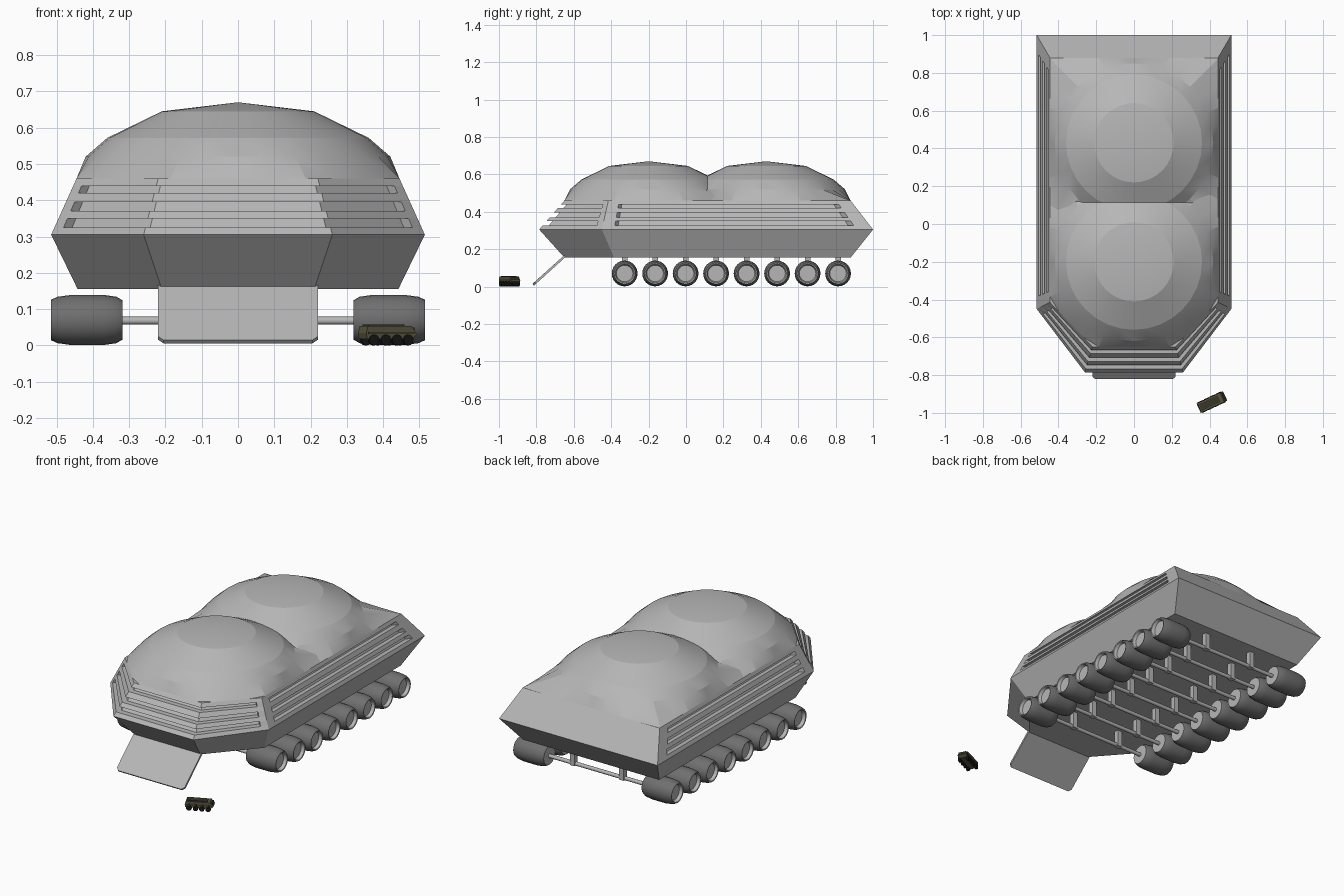
import bpy, bmesh, math
from mathutils import Vector, Matrix

if "Cube" in bpy.data.objects:
    bpy.data.objects.remove(bpy.data.objects["Cube"])


def mat(name, c):
    m = bpy.data.materials.new(name)
    m.diffuse_color = (*c, 1)
    m.use_nodes = True
    m.node_tree.nodes["Principled BSDF"].inputs["Base Color"].default_value = m.diffuse_color
    return m


GREY = mat("hull grey", (0.47, 0.47, 0.47))
TYRE = mat("tyre dark grey", (0.16, 0.16, 0.16))
OLIVE = mat("olive", (0.10, 0.09, 0.045))
DARK = mat("dark olive", (0.04, 0.037, 0.022))
BLACK = mat("black rubber", (0.008, 0.008, 0.008))


def finish(bm, name, mats, smooth=None, matrix=None):
    me = bpy.data.meshes.new(name)
    if matrix:
        bm.transform(matrix)
    bm.to_mesh(me)
    bm.free()
    for m in mats:
        me.materials.append(m)
    ob = bpy.data.objects.new(name, me)
    bpy.context.collection.objects.link(ob)
    if smooth:
        bpy.ops.object.select_all(action='DESELECT')
        ob.select_set(True)
        bpy.context.view_layer.objects.active = ob
        bpy.ops.object.shade_smooth_by_angle(angle=math.radians(smooth))
    return ob


def face(bm, *pts):
    return bm.faces.new([bm.verts.new(p) for p in pts])


def box(bm, c, s):
    bmesh.ops.create_cube(bm, size=1, matrix=Matrix.Translation(c) @ Matrix.Diagonal((*s, 1)))


def prism(bm, prof, half):
    """Profile in xz, extruded along y to +-half."""
    f = face(bm, *[(x, -half, z) for x, z in prof])
    r = bmesh.ops.extrude_face_region(bm, geom=[f])
    vs = [v for v in r['geom'] if isinstance(v, bmesh.types.BMVert)]
    bmesh.ops.translate(bm, verts=vs, vec=(0, 2 * half, 0))
    bmesh.ops.recalc_face_normals(bm, faces=bm.faces)


def lathe_x(bm, prof, centre, side=1, n=24, dark=()):
    """Revolve (x, r) profile around the x axis; side mirrors it."""
    rings = []
    for x, r in prof:
        rings.append([bm.verts.new((centre[0] + side * x,
                                    centre[1] + r * math.cos(2 * math.pi * i / n),
                                    centre[2] + r * math.sin(2 * math.pi * i / n))) for i in range(n)])
    fs = []
    for k in range(len(rings) - 1):
        for i in range(n):
            a, b, j = rings[k], rings[k + 1], (i + 1) % n
            f = bm.faces.new((a[i], a[j], b[j], b[i]))
            f.material_index = 1 if k in dark else 0
            fs.append(f)
    fs += [bm.faces.new(rings[0]), bm.faces.new(rings[-1])]
    bmesh.ops.recalc_face_normals(bm, faces=fs)


def outline(xs, back, xf, side_y, front_y, z):
    return [Vector((x, y, z)) for x, y in ((-xs, back), (-xs, side_y), (-xf, front_y),
                                           (xf, front_y), (xs, side_y), (xs, back))]


# Hull: three stacked outlines, the upper band carrying recessed slots
low = outline(0.442, 0.88, 0.21, -0.385, -0.65, 0.155)
mid = outline(0.515, 1.0, 0.26, -0.45, -0.785, 0.305)
top = outline(0.445, 0.88, 0.22, -0.415, -0.65, 0.46)
SLOTS = ((0.13, 0.29), (0.42, 0.58), (0.74, 0.87))


def recess(p):
    return Vector((p.x * 0.95, 0.1 + (p.y - 0.1) * 0.962, p.z))


def slotted_panel(bm, a, b, c, d, u0, u1):
    def P(u, v):
        return a.lerp(b, u).lerp(d.lerp(c, u), v)

    def strip(ua, ub, va, vb):
        face(bm, P(ua, va), P(ub, va), P(ub, vb), P(ua, vb))
    v = 0
    for s0, s1 in SLOTS:
        strip(0, 1, v, s0)
        q = [P(u0, s0), P(u1, s0), P(u1, s1), P(u0, s1)]
        r = [recess(p) for p in q]
        face(bm, *r)
        face(bm, q[0], q[1], r[1], r[0])
        face(bm, q[2], q[3], r[3], r[2])
        if u0 > 0:
            strip(0, u0, s0, s1)
            face(bm, q[3], q[0], r[0], r[3])
        if u1 < 1:
            strip(u1, 1, s0, s1)
            face(bm, q[1], q[2], r[2], r[1])
        v = s1
    strip(0, 1, v, 1)


bm = bmesh.new()
face(bm, *reversed(low))
face(bm, *top)
ranges = [(0.06, 0.955), (0.1, 1), (0, 1), (0, 0.9), (0.045, 0.94)]
for i in range(6):
    j = (i + 1) % 6
    f = face(bm, low[i], low[j], mid[j], mid[i])
    if i == 2:  # door recess above the ramp
        bmesh.ops.inset_individual(bm, faces=[f], thickness=0.02, depth=-0.008)
    if i < 5:
        slotted_panel(bm, mid[i], mid[j], top[j], top[i], *ranges[i])
    else:
        face(bm, mid[i], mid[j], top[j], top[i])
finish(bm, "hull", [GREY])


# Twin roof domes, flaring out to the hull's top edge
def ray_exit(c, d, poly):
    best = 9
    for i in range(len(poly)):
        p, e = poly[i], poly[(i + 1) % len(poly)] - poly[i]
        den = d.x * e.y - d.y * e.x
        if abs(den) > 1e-9:
            w = p - c
            t = (w.x * e.y - w.y * e.x) / den
            s = (w.x * d.y - w.y * d.x) / den
            if t > 0 and -1e-6 <= s <= 1 + 1e-6:
                best = min(best, t)
    return best


def dome(name, cy, poly):
    bm = bmesh.new()
    n = 32
    c = Vector((0, cy, 0.46))
    tip = bm.verts.new((0, cy, 0.67))
    rings = [[] for _ in range(4)]
    for i in range(n):
        a = 2 * math.pi * i / n
        d = Vector((math.cos(a), math.sin(a), 0))
        for k, (r, h) in enumerate(((0.21, 0.645), (0.36, 0.572), (0.42, 0.52), (None, 0.46))):
            p = c + d * (r or ray_exit(c, d, poly))
            rings[k].append(bm.verts.new((p.x, p.y, h)))
    for i in range(n):
        j = (i + 1) % n
        bm.faces.new((tip, rings[0][i], rings[0][j]))
        for k in range(3):
            bm.faces.new((rings[k][i], rings[k + 1][i], rings[k + 1][j], rings[k][j]))
    finish(bm, name, [GREY], smooth=14)


dome("front_dome", -0.2, outline(0.445, 0.24, 0.22, -0.415, -0.65, 0.46))
dome("rear_dome", 0.43, outline(0.445, 0.88, 0.445, 0.0, -0.01, 0.46))

# Wheels, axles and struts
wheels, axles = bmesh.new(), bmesh.new()
TYRE_PROFILE = [(0.318, 0.04), (0.318, 0.054), (0.335, 0.064), (0.37, 0.069), (0.46, 0.069),
                (0.497, 0.064), (0.515, 0.056), (0.513, 0.05), (0.495, 0.044), (0.495, 0.03)]
for k in range(8):
    y = -0.328 + k * 0.163
    for side in (-1, 1):
        lathe_x(wheels, TYRE_PROFILE, (0, y, 0.07), side, dark=(1, 2, 3, 4, 5))
        box(axles, (side * 0.16, y, 0.108), (0.03, 0.03, 0.1))
    lathe_x(axles, [(-0.33, 0.011), (0.33, 0.011)], (0, y, 0.068), n=12)
finish(wheels, "wheels", [GREY, TYRE], smooth=30)
finish(axles, "axles_and_struts", [GREY], smooth=35)

# Boarding ramp
bm = bmesh.new()
t = 0.006
ramp = [(-0.22, -0.645, 0.165), (-0.22, -0.805, 0.02), (-0.205, -0.817, 0.01),
        (0.205, -0.817, 0.01), (0.22, -0.805, 0.02), (0.22, -0.645, 0.165)]
up = Vector((0, -0.67, 0.74)) * t
upper = [bm.verts.new(Vector(p) + up) for p in ramp]
lower = [bm.verts.new(Vector(p) - up) for p in ramp]
bm.faces.new(upper)
bm.faces.new(lower[::-1])
for i in range(6):
    j = (i + 1) % 6
    bm.faces.new((upper[j], upper[i], lower[i], lower[j]))
bmesh.ops.recalc_face_normals(bm, faces=bm.faces)
finish(bm, "ramp", [GREY])

# Small eight-wheeled carrier parked beside the ramp, nose towards local +x
place = Matrix.Translation((0.412, -0.943, 0)) @ Matrix.Rotation(math.radians(25), 4, 'Z')
bm = bmesh.new()
prism(bm, [(-0.074, 0.018), (0.062, 0.018), (0.078, 0.03), (0.074, 0.036), (0.06, 0.053),
           (-0.072, 0.053), (-0.077, 0.034)], 0.027)
finish(bm, "carrier_body", [OLIVE], matrix=place)
bm = bmesh.new()
box(bm, (-0.012, 0, 0.0545), (0.11, 0.04, 0.005))
box(bm, (0.0, 0, 0.034), (0.14, 0.058, 0.005))
box(bm, (0.069, 0, 0.044), (0.007, 0.044, 0.01))
finish(bm, "carrier_trim", [DARK], matrix=place)
bm = bmesh.new()
for x in (-0.054, -0.018, 0.016, 0.05):
    for s in (-1, 1):
        bmesh.ops.create_cone(bm, cap_ends=True, segments=14, radius1=0.015, radius2=0.015, depth=0.012,
                              matrix=Matrix.Translation((x, s * 0.025, 0.015)) @ Matrix.Rotation(math.pi / 2, 4, 'X'))
finish(bm, "carrier_wheels", [BLACK], matrix=place)
